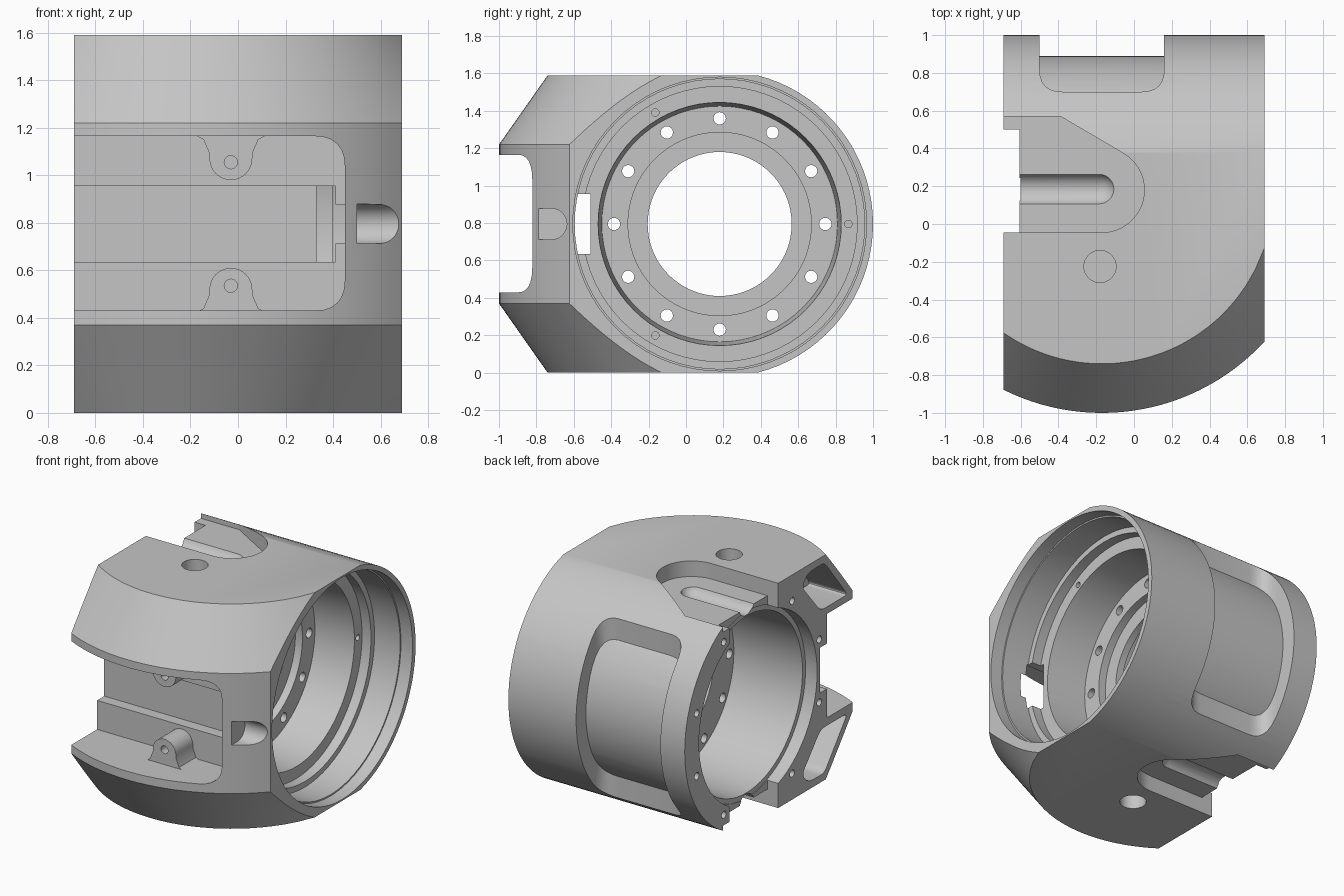
import bpy, bmesh
from math import sin, cos, pi, sqrt, asin, radians
from mathutils import Vector

if "Cube" in bpy.data.objects:
    bpy.data.objects.remove(bpy.data.objects["Cube"])

AY, AZ = 0.18, 0.795          # bore axis, running along x
HALF = 0.69                   # half length along x

grey = bpy.data.materials.new("machined_grey")
grey.use_nodes = True
colour = (0.56, 0.56, 0.56, 1)
grey.diffuse_color = colour
grey.node_tree.nodes["Principled BSDF"].inputs["Base Color"].default_value = colour


def loft(name, rings):
    """Closed solid through equally sized rings of points."""
    bm = bmesh.new()
    loops = [[bm.verts.new(p) for p in ring] for ring in rings]
    n = len(loops[0])
    for a, b in zip(loops, loops[1:]):
        for i in range(n):
            j = (i + 1) % n
            bm.faces.new((a[i], a[j], b[j], b[i]))
    bm.faces.new(loops[0][::-1])
    bm.faces.new(loops[-1])
    bmesh.ops.recalc_face_normals(bm, faces=bm.faces)
    me = bpy.data.meshes.new(name)
    bm.to_mesh(me)
    bm.free()
    me.materials.append(grey)
    ob = bpy.data.objects.new(name, me)
    bpy.context.collection.objects.link(ob)
    return ob


def place(axis, u, v, w):
    return {"x": (w, u, v), "y": (u, w, v), "z": (u, v, w)}[axis]


def prism(name, pts, axis, a, b):
    return loft(name, [[place(axis, u, v, w) for u, v in pts] for w in (a, b)])


def arc(cu, cv, r, start, end, n=16):
    steps = [radians(start + (end - start) * i / n) for i in range(n + 1)]
    return [(cu + r * cos(t), cv + r * sin(t)) for t in steps]


def rod(axis, cu, cv, r, a, b, n=24):
    return prism("rod", arc(cu, cv, r, 0, 360, n)[:-1], axis, a, b)


def lathe(name, cy, cz, profile, n):
    """Turned solid about an axis along x, from (x, radius) steps."""
    circle = arc(0, 0, 1, 0, 360, n)[:-1]
    return loft(name, [[(x, cy + r * u, cz + r * v) for u, v in circle] for x, r in profile])


def rounded(pts, r, n=6):
    """Polygon with its corners rounded off by quadratic curves."""
    out = []
    for i, p in enumerate(pts):
        p, before, after = Vector(p), Vector(pts[i - 1]), Vector(pts[(i + 1) % len(pts)])
        a = p + (before - p).normalized() * r
        b = p + (after - p).normalized() * r
        for k in range(n + 1):
            t = k / n
            out.append(tuple(a * (1 - t) ** 2 + p * 2 * t * (1 - t) + b * t * t))
    return out


def box(u0, u1, v0, v1):
    return [(u0, v0), (u1, v0), (u1, v1), (u0, v1)]


def cut(target, *tools):
    for tool in tools:
        tool.hide_render = True
        mod = target.modifiers.new("cut", "BOOLEAN")
        mod.operation = "DIFFERENCE"
        mod.solver = "EXACT"
        mod.object = tool
        bpy.context.view_layer.objects.active = target
        bpy.ops.object.modifier_apply(modifier=mod.name)
        bpy.data.objects.remove(tool)


def flip(pts):
    """Mirror the second coordinate about the bore height."""
    return [(u, 2 * AZ - v) for u, v in pts]


# Body: round back, flat top and bottom, bowed front with sloping shoulders
limit = asin(AZ / 0.82)
levels = [AZ + 0.82 * sin(limit * i / 18) for i in range(-18, 19)]
levels = sorted(levels + [AZ - 0.425, AZ + 0.425])
rings = []
for z in levels:
    d = abs(z - AZ)
    r = 1.17 - 0.26 * max(0, d - 0.425) / 0.37
    back = AY + sqrt(0.82 ** 2 - d * d)
    xs = [-HALF + 2 * HALF * i / 28 for i in range(29)]
    ring = [(x, 0.17 - sqrt(r * r - (x + 0.17) ** 2), z) for x in xs]
    rings.append(ring + [(HALF, back, z), (-HALF, back, z)])
body = loft("housing_body", rings)

# Stepped bore through the whole length
steps = [(-0.8, 0.66), (-0.6, 0.66), (-0.6, 0.625), (-0.07, 0.615), (-0.07, 0.385),
         (-0.02, 0.385), (-0.02, 0.49), (0.035, 0.49), (0.035, 0.63), (0.33, 0.65),
         (0.33, 0.735), (0.4, 0.735), (0.4, 0.775), (0.6, 0.775), (0.6, 0.785), (0.8, 0.785)]
cut(body, lathe("bore", AY, AZ, steps, 72))

# Back pocket, leaving a thin curved wall
pocket = prism("back_pocket", rounded([(-0.5, 1.2), (-0.5, 0.7), (0.16, 0.7), (0.16, 1.2)], 0.12),
               "z", -0.1, 1.7)
cut(pocket, rod("x", AY, AZ, 0.71, -1, 1, 72))
cut(body, pocket)

# Front pocket with a deeper central channel and a small finger groove
cut(body, prism("front_pocket", rounded(box(-1, 0.45, 0.43, 1.165), 0.13), "y", -1.3, -0.59),
    prism("channel", box(-0.8, 0.41, 0.635, 0.955), "y", -1.3, -0.51),
    prism("groove", [(-1.2, 0.88)] + arc(-0.72, AZ, 0.083, 90, -90) + [(-1.2, 0.712)],
          "x", 0.5, 0.8))

# Top and bottom notches, each with a round-bottomed slot, a hole and an end relief
notch = [(-0.8, 0.57), (-0.39, 0.57)] + arc(-0.17, 0.18, 0.225, 60, -90) + [(-0.8, -0.045)]
slot = [(-0.8, 0.085)] + [(x, r) for x, r in arc(-0.185, 0, 0.085, 90, 3, 10)]
for side in (1, -1):
    def h(d):
        return AZ + side * d
    cut(body, prism("notch", notch, "z", h(0.685), h(0.95)),
        lathe("slot", 0.185, h(0.718), slot, 32),
        rod("z", -0.18, -0.225, 0.085, h(0.6), h(0.95), 32),
        prism("relief", box(-0.8, -0.605, -0.045, 0.5), "z", h(0.3), h(0.95)))

# Lightening pockets in the fork ends
web = rounded([(-0.31, 1.46), (-0.38, 1.535), (-0.56, 1.54), (-0.82, 1.215), (-0.52, 1.215)], 0.045)
for outline in (web, flip(web)):
    cut(body, prism("web_pocket", outline, "x", -0.8, -0.4))


# Bolt circles: flange, open end face and inner shelf
def drill(angles, radius, hole, a, b):
    for deg in angles:
        t = radians(deg)
        cut(body, rod("x", AY + radius * cos(t), AZ + radius * sin(t), hole, a, b, 16))


drill(range(0, 360, 30), 0.565, 0.033, -0.3, 0.1)
drill([s * a for a in (18, 58, 122, 162) for s in (1, -1)], 0.72, 0.025, -0.8, -0.55)
drill((0, 120, 240), 0.688, 0.02, 0.2, 0.36)

# Pair of drilled lugs inside the front pocket
lug = [(-0.2, 1.18), (-0.145, 1.15), (-0.12, 1.09)] + arc(-0.03, 1.07, 0.09, 180, 360)
lug += [(0.06, 1.09), (0.085, 1.15), (0.14, 1.18)]
parts = [body]
for name, outline, z in (("upper_lug", lug, 1.055), ("lower_lug", flip(lug), 2 * AZ - 1.055)):
    ob = prism(name, outline, "y", -0.78, -0.58)
    cut(ob, rod("y", -0.03, z, 0.028, -0.9, -0.68, 16))
    parts.append(ob)

# Smooth curved walls, keep machined edges crisp
bpy.ops.object.select_all(action="DESELECT")
for ob in parts:
    ob.select_set(True)
bpy.context.view_layer.objects.active = body
bpy.ops.object.shade_smooth_by_angle(angle=radians(25))
